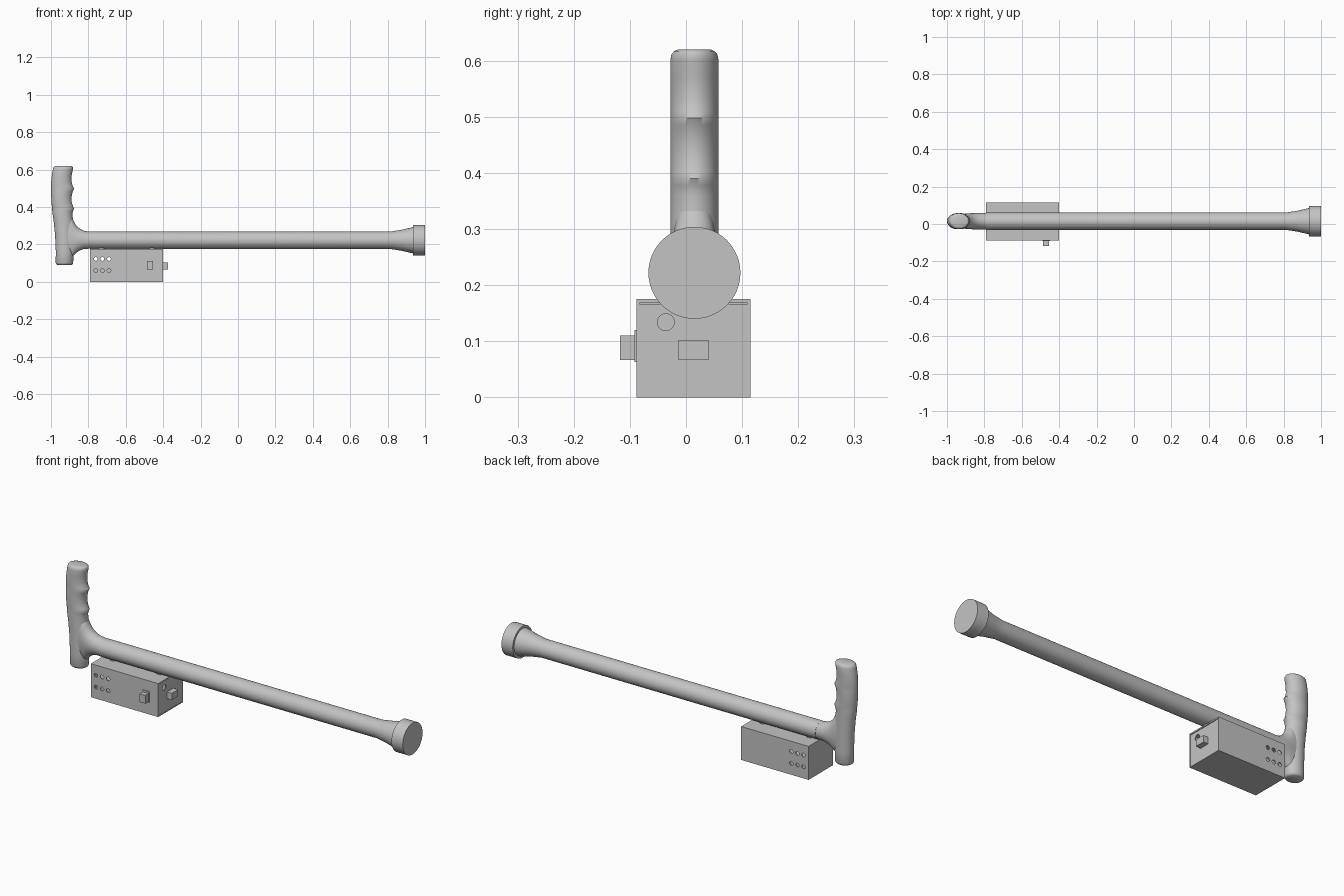
import bpy, bmesh, math
from mathutils import Matrix, Vector

default = bpy.data.objects.get("Cube")
if default:
    bpy.data.objects.remove(default, do_unlink=True)

AXIS_Y, AXIS_Z = 0.015, 0.222

grey = bpy.data.materials.new("plain_grey")
grey.use_nodes = True
grey.diffuse_color = (0.55, 0.55, 0.55, 1)
grey.node_tree.nodes["Principled BSDF"].inputs["Base Color"].default_value = (0.55, 0.55, 0.55, 1)


def finish(name, bm, angle=None):
    bmesh.ops.recalc_face_normals(bm, faces=bm.faces)
    mesh = bpy.data.meshes.new(name)
    bm.to_mesh(mesh)
    bm.free()
    mesh.materials.append(grey)
    obj = bpy.data.objects.new(name, mesh)
    bpy.context.collection.objects.link(obj)
    bpy.ops.object.select_all(action="DESELECT")
    obj.select_set(True)
    bpy.context.view_layer.objects.active = obj
    if angle:
        bpy.ops.object.shade_smooth_by_angle(angle=math.radians(angle))
    return obj


def loft(name, rings, angle=35, sides=48):
    """Skin ellipses given as (centre, first half axis, second half axis)."""
    bm = bmesh.new()
    loops = []
    for centre, a, b in rings:
        turns = [2 * math.pi * i / sides for i in range(sides)]
        loops.append([bm.verts.new(Vector(centre) + Vector(a) * math.cos(t) + Vector(b) * math.sin(t))
                      for t in turns])
    for low, high in zip(loops, loops[1:]):
        for i in range(sides):
            j = (i + 1) % sides
            bm.faces.new((low[i], low[j], high[j], high[i]))
    bm.faces.new(loops[0])
    bm.faces.new(loops[-1])
    return finish(name, bm, angle)


def along_x(name, stations):
    return loft(name, [((x, AXIS_Y, AXIS_Z), (0, r, 0), (0, 0, r)) for x, r in stations])


def box(name, low, high):
    bm = bmesh.new()
    size = [h - l for l, h in zip(low, high)]
    mid = [(h + l) / 2 for l, h in zip(low, high)]
    bmesh.ops.create_cube(bm, size=1, matrix=Matrix.Translation(mid) @ Matrix.Diagonal((*size, 1)))
    return finish(name, bm)


def rod(name, centre, radius, depth, axis):
    bm = bmesh.new()
    turn = Vector((0, 0, 1)).rotation_difference(Vector(axis)).to_matrix().to_4x4()
    bmesh.ops.create_cone(bm, cap_ends=True, segments=24, radius1=radius, radius2=radius,
                          depth=depth, matrix=Matrix.Translation(centre) @ turn)
    return finish(name, bm, 35)


def cut(target, cutter):
    cutter.hide_render = True
    mod = target.modifiers.new("cut", "BOOLEAN")
    mod.operation, mod.solver, mod.object = "DIFFERENCE", "EXACT", cutter
    bpy.ops.object.select_all(action="DESELECT")
    bpy.context.view_layer.objects.active = target
    target.select_set(True)
    bpy.ops.object.modifier_apply(modifier=mod.name)
    bpy.data.objects.remove(cutter, do_unlink=True)


# Shaft with its flared end and the round foot
along_x("shaft", [(-0.79, 0.046), (0.81, 0.046), (0.87, 0.055), (0.935, 0.07)])
along_x("foot", [(0.935, 0.082), (1.0, 0.082)])

# Grip: height, rear edge, finger edge, half width
grip = [
    (0.09, -0.966, -0.89, 0.034), (0.094, -0.972, -0.884, 0.039), (0.102, -0.975, -0.881, 0.043),
    (0.16, -0.974, -0.88, 0.043), (0.25, -0.978, -0.879, 0.043), (0.32, -0.985, -0.88, 0.043),
    (0.36, -0.991, -0.886, 0.043), (0.378, -0.993, -0.882, 0.043), (0.39, -0.994, -0.876, 0.043),
    (0.402, -0.995, -0.882, 0.043), (0.425, -0.997, -0.889, 0.043), (0.455, -0.999, -0.89, 0.043),
    (0.485, -1.0, -0.883, 0.043), (0.498, -1.0, -0.876, 0.043), (0.51, -1.0, -0.883, 0.043),
    (0.535, -0.999, -0.89, 0.043), (0.57, -0.995, -0.889, 0.043), (0.6, -0.99, -0.883, 0.043),
    (0.611, -0.987, -0.882, 0.041), (0.617, -0.982, -0.885, 0.036), (0.62, -0.972, -0.893, 0.029),
]
loft("grip", [(((rear + front) / 2, AXIS_Y, z), ((front - rear) / 2, 0, 0), (0, w, 0))
              for z, rear, front, w in grip], angle=50)

# Neck flaring from the shaft into the grip: position, underside, top, half width
neck = [(-0.925, 0.11, 0.39, 0.038), (-0.895, 0.125, 0.36, 0.041), (-0.88, 0.137, 0.328, 0.042),
        (-0.868, 0.152, 0.305, 0.043), (-0.85, 0.165, 0.287, 0.044), (-0.825, 0.175, 0.273, 0.044),
        (-0.785, 0.178, 0.267, 0.044)]
loft("neck", [((x, AXIS_Y, (low + top) / 2), (0, w, 0), (0, 0, (top - low) / 2))
              for x, low, top, w in neck], angle=50)

# Hollow case with rows of round holes through both sides
case = box("case", (-0.79, -0.088, 0), (-0.4, 0.115, 0.175))
cut(case, box("hollow_cutter", (-0.785, -0.083, 0.004), (-0.3, 0.11, 0.168)))
for x in (-0.76, -0.725, -0.69):
    for z in (0.06, 0.122):
        cut(case, rod("hole_cutter", (x, 0, z), 0.01, 0.5, (0, 1, 0)))
box("battery", (-0.78, -0.06, 0.005), (-0.55, 0.087, 0.09))

# End panel with a cable hole and a socket
panel = box("end_panel", (-0.407, -0.083, 0.004), (-0.402, 0.11, 0.166))
cut(panel, rod("cable_cutter", (-0.405, -0.036, 0.134), 0.015, 0.1, (1, 0, 0)))
box("socket", (-0.41, -0.013, 0.067), (-0.374, 0.04, 0.102))

# Switch on the front: frame and button
box("switch_frame", (-0.49, -0.092, 0.063), (-0.45, -0.084, 0.12))
box("switch_button", (-0.486, -0.118, 0.067), (-0.454, -0.09, 0.11))

# Screw heads holding the case under the shaft
for i, x in enumerate((-0.73, -0.46)):
    rod("mount_screw_%d" % (i + 1), (x, AXIS_Y, 0.176), 0.02, 0.012, (0, 0, 1))
